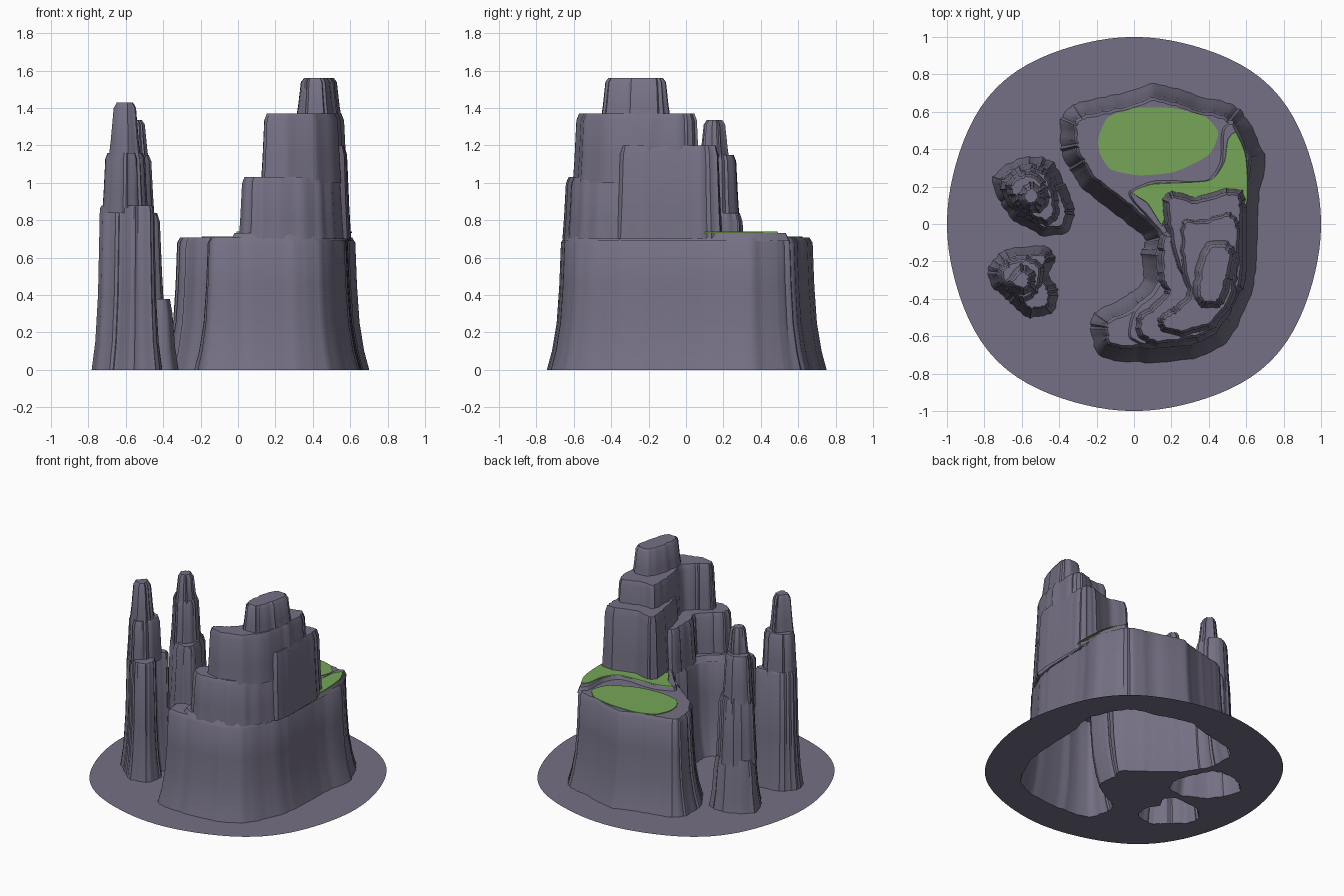
import bpy, bmesh, math, random
from mathutils import Vector

if "Cube" in bpy.data.objects:
    bpy.data.objects.remove(bpy.data.objects["Cube"])

random.seed(7)

def material(name, rgb):
    m = bpy.data.materials.new(name)
    m.diffuse_color = (*rgb, 1)
    m.use_nodes = True
    m.node_tree.nodes["Principled BSDF"].inputs["Base Color"].default_value = m.diffuse_color
    return m

ROCK = material("grey rock", (0.178, 0.163, 0.232))
GRASS = material("grass green", (0.18, 0.38, 0.095))

def finish(name, bm, mat, angle=40):
    me = bpy.data.meshes.new(name)
    bm.to_mesh(me)
    bm.free()
    me.materials.append(mat)
    ob = bpy.data.objects.new(name, me)
    bpy.context.collection.objects.link(ob)
    bpy.ops.object.select_all(action='DESELECT')
    ob.select_set(True)
    bpy.context.view_layer.objects.active = ob
    bpy.ops.object.shade_smooth_by_angle(angle=math.radians(angle))
    return ob

def inset(pts, d):
    """Move each control point of a CCW outline inward."""
    out, n = [], len(pts)
    for i in range(n):
        t = ((pts[i] - pts[i - 1]).normalized() + (pts[(i + 1) % n] - pts[i]).normalized()).normalized()
        out.append(pts[i] + Vector((-t.y, t.x)) * d)
    return out

def spline(pts, steps):
    """Closed rounded outline through the control points (slack cardinal spline)."""
    out, n = [], len(pts)
    for i in range(n):
        p0, p1, p2, p3 = pts[i - 1], pts[i], pts[(i + 1) % n], pts[(i + 2) % n]
        m1, m2 = (p2 - p0) * 0.32, (p3 - p1) * 0.32
        for k in range(steps):
            t = k / steps
            out.append(p1 * (2*t**3 - 3*t*t + 1) + m1 * (t**3 - 2*t*t + t)
                       + p2 * (3*t*t - 2*t**3) + m2 * (t**3 - t*t))
    return out

def mass(name, outline, levels, mat=ROCK, rough=0.006, steps=7):
    """Rock tier: outline swept up through (z, inset) levels with vertical flutes, flat cap."""
    pts = [Vector(p) for p in outline]
    if sum(a.x * b.y - b.x * a.y for a, b in zip(pts, pts[1:] + pts[:1])) < 0:
        pts.reverse()
    flute = [random.uniform(-rough, rough) for _ in range(len(pts) * steps)]
    bm = bmesh.new()
    rings = []
    for z, d in levels:
        ring = spline(inset(pts, d), steps)
        n = len(ring)
        co = []
        for i, p in enumerate(ring):
            t = (ring[(i + 1) % n] - ring[i - 1]).normalized()
            co.append(p + Vector((-t.y, t.x)) * flute[i])
        rings.append([bm.verts.new((p.x, p.y, z)) for p in co])
    for a, b in zip(rings, rings[1:]):
        for i in range(n):
            j = (i + 1) % n
            bm.faces.new((a[i], a[j], b[j], b[i]))
    bm.faces.new(rings[-1])
    base = [v.co.copy() for v in rings[0]]
    finish(name, bm, mat)
    return base

def tier(name, outline, z0, z1, d):
    """Upper tier with near-vertical walls and a softened rim."""
    h = z1 - z0
    return mass(name, outline, [(z0, 0), (z0 + h * 0.35, d * 0.35),
                                (z0 + h * 0.9, d * 0.75), (z1, d + 0.008)])

# Main mesa
mesa = mass("main_mesa", [
    (.11, .75), (.33, .69), (.54, .63), (.62, .53), (.70, .35), (.66, .10), (.65, -.20),
    (.62, -.40), (.49, -.64), (.30, -.72), (.03, -.74), (-.18, -.71), (-.23, -.56),
    (-.20, -.47), (-.02, -.37), (.05, -.30), (.04, -.16), (.06, -.08), (-.07, .03),
    (-.26, .18), (-.34, .29), (-.39, .40), (-.39, .56), (-.31, .64), (-.10, .69)],
    [(0, 0), (.1, .027), (.25, .052), (.45, .066), (.68, .075), (.708, .092)])

# Slightly raised shelf on the mesa
mass("mesa_shelf", [
    (-.03, .16), (.12, .23), (.38, .23), (.46, .33), (.47, .50), (.53, .54), (.60, .36),
    (.59, .10), (.58, -.20), (.54, -.38), (.43, -.57), (.28, -.64), (.06, -.65),
    (-.03, -.60), (.0, -.46), (.09, -.38), (.14, -.30), (.13, -.15), (.14, -.05)],
    [(.69, -.01), (.733, .012)], rough=0.002)

# Stepped summit tiers
tier("summit_low_step", [
    (.01, -.50), (.02, -.60), (.12, -.655), (.32, -.63), (.46, -.55), (.55, -.40), (.58, -.20),
    (.57, 0), (.30, 0), (.15, -.05), (.13, -.14), (.13, -.30), (.16, -.36), (.10, -.43)],
    .70, 1.03, .025)
tier("summit_north_step", [
    (.15, .12), (.19, .175), (.32, .15), (.48, .19), (.58, .18), (.605, .05), (.60, -.20),
    (.57, -.36), (.38, -.38), (.23, -.26), (.17, -.05)], .70, 1.2, .03)
tier("summit_high_step", [
    (.13, -.50), (.14, -.57), (.25, -.60), (.42, -.55), (.53, -.42), (.58, -.20), (.575, 0),
    (.51, .075), (.36, .03), (.25, .02), (.24, -.20), (.28, -.38), (.20, -.45)],
    1.0, 1.37, .025)
tier("summit_peak", [
    (.31, -.38), (.36, -.45), (.47, -.44), (.53, -.30), (.55, -.15), (.50, -.09),
    (.38, -.10), (.33, -.22)], 1.34, 1.56, .035)

# Grass patches
mass("grass_meadow", [
    (-.19, .46), (-.14, .57), (0, .62), (.20, .62), (.37, .58), (.45, .49), (.40, .37),
    (.22, .28), (.03, .26), (-.12, .29), (-.18, .37)],
    [(.705, 0), (.713, 0)], GRASS, 0)
mass("grass_shelf", [
    (-.01, .17), (.10, .215), (.40, .235), (.48, .33), (.50, .45), (.545, .49), (.60, .36),
    (.60, .10), (.40, .05), (.17, .02), (.15, -.01), (.07, .11)],
    [(.731, 0), (.739, .003)], GRASS, 0)

# Back spire
back = mass("back_spire_base", [
    (-.53, .36), (-.43, .33), (-.37, .21), (-.32, .08), (-.35, -.04), (-.49, -.06),
    (-.64, .02), (-.72, .13), (-.76, .24), (-.66, .33)],
    [(0, 0), (.12, .02), (.3, .035), (.38, .05)])
tier("back_spire_body", [
    (-.54, .32), (-.46, .29), (-.41, .18), (-.40, .05), (-.46, -.01), (-.56, .02),
    (-.66, .09), (-.715, .20), (-.64, .295)], .34, .84, .03)
tier("back_spire_shoulder", [
    (-.55, .285), (-.48, .24), (-.45, .13), (-.50, .06), (-.58, .06), (-.65, .12),
    (-.69, .20), (-.63, .265)], .80, 1.15, .025)
tier("back_spire_tip", [
    (-.56, .235), (-.48, .19), (-.49, .10), (-.57, .075), (-.63, .15)], 1.1, 1.335, .035)

# Front spire
front = mass("front_spire_base", [
    (-.48, -.12), (-.42, -.19), (-.46, -.26), (-.41, -.35), (-.43, -.47), (-.57, -.50),
    (-.66, -.42), (-.75, -.34), (-.78, -.24), (-.69, -.14)],
    [(0, 0), (.15, .02), (.4, .035), (.86, .045), (.88, .055)])
tier("front_spire_shoulder", [
    (-.56, -.17), (-.48, -.24), (-.51, -.36), (-.59, -.42), (-.68, -.36), (-.73, -.27),
    (-.67, -.19)], .84, 1.16, .022)
tier("front_spire_tip", [
    (-.61, -.21), (-.53, -.25), (-.53, -.35), (-.61, -.385), (-.69, -.31)], 1.12, 1.43, .038)

# Ground disc, open under the hollow rocks
bm = bmesh.new()
rim = []
for i in range(96):
    a = 2 * math.pi * i / 96
    r = 1 + 0.035 * math.sin(2 * a) ** 4
    rim.append(Vector((r * math.cos(a), r * math.sin(a), 0)))
edges = []
for loop in (rim, mesa, back, front):
    vs = [bm.verts.new(p) for p in loop]
    edges += [bm.edges.new((vs[i - 1], vs[i])) for i in range(len(vs))]
bmesh.ops.triangle_fill(bm, use_beauty=True, use_dissolve=False, edges=edges, normal=(0, 0, 1))
for f in bm.faces:
    f.normal_update()
    if f.normal.z < 0:
        f.normal_flip()
finish("ground_disc", bm, ROCK)
